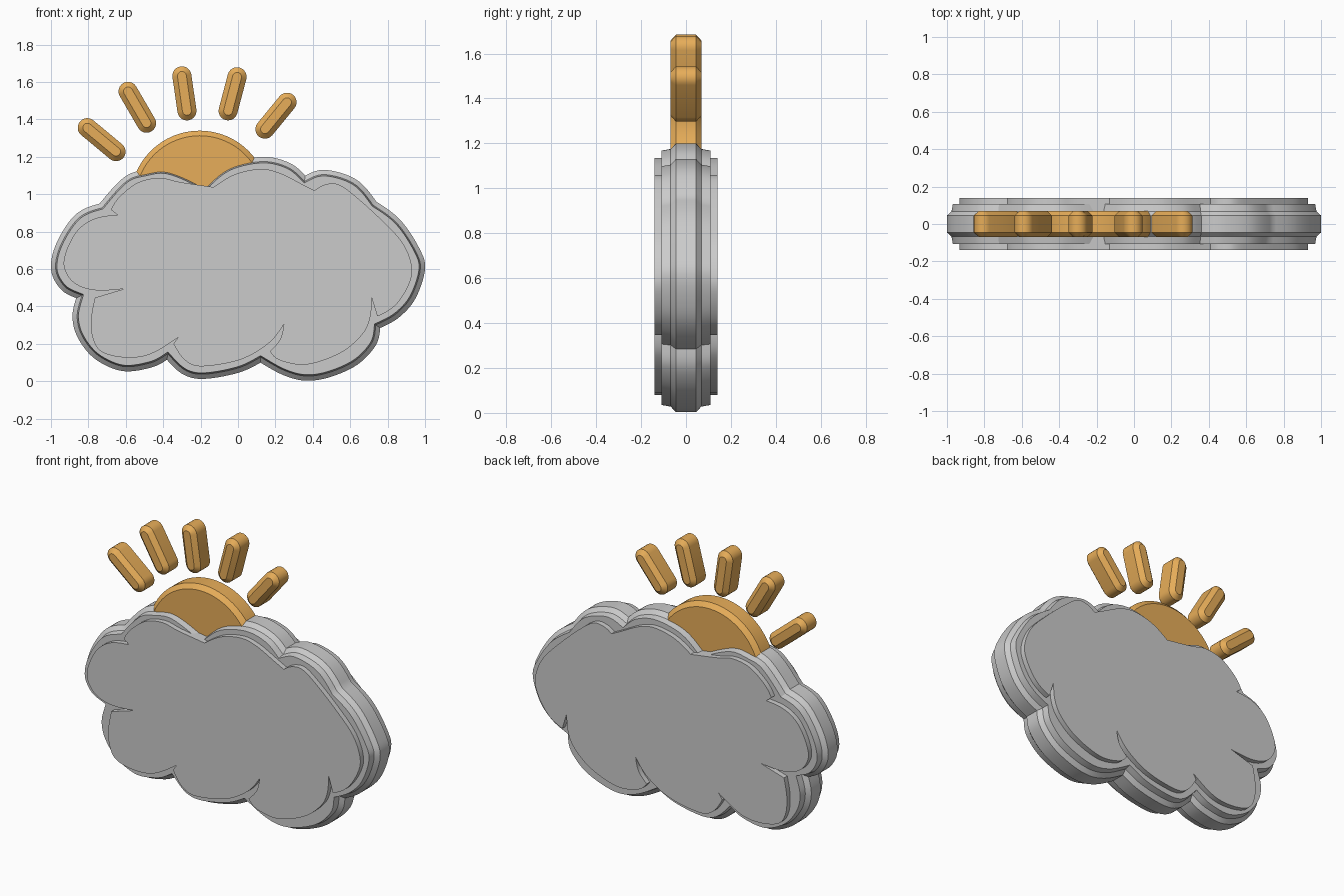
import bpy, bmesh, math
from mathutils import Vector

if "Cube" in bpy.data.objects:
    bpy.data.objects.remove(bpy.data.objects["Cube"])


def spline(lobes, steps=7):
    """Closed outline of smooth lobes; each lobe ends at the sharp start of the next."""
    out = []
    for i, lobe in enumerate(lobes):
        p = [Vector(q) for q in lobe] + [Vector(lobes[(i + 1) % len(lobes)][0])]
        if len(p) == 2:
            out.append(p[0])
            continue
        # end tangents follow the curvature of the neighbouring span
        first = p[0] * 2.5 - p[1] * 2 + p[2] * 0.5
        last = p[-1] * 2.5 - p[-2] * 2 + p[-3] * 0.5
        p = [first] + p + [last]
        for a, b, c, d in zip(p, p[1:], p[2:], p[3:]):
            for s in range(steps):
                t = s / steps
                out.append(0.5 * (2 * b + (c - a) * t + (2 * a - 5 * b + 4 * c - d) * t * t
                                  + (3 * b - a - 3 * c + d) * t ** 3))
    return out


def inset(pts, dist):
    """Move a clockwise outline inwards with mitred corners."""
    res = []
    for i, p in enumerate(pts):
        e1 = (p - pts[i - 1]).normalized()
        e2 = (pts[(i + 1) % len(pts)] - p).normalized()
        n1, n2 = Vector((e1.y, -e1.x)), Vector((e2.y, -e2.x))
        res.append(p + (n1 + n2) * dist / max(1 + n1.dot(n2), 0.4))
    return res


def slab(name, pts, half, mat=None):
    """Solid from an outline; half = (y, inset) pairs from the middle to the face, mirrored."""
    layers = [(-y, d) for y, d in reversed(half)] + list(half)
    bm = bmesh.new()
    rings = [[bm.verts.new((q.x, y, q.y)) for q in inset(pts, d)] for y, d in layers]
    n = len(pts)
    for r, s in zip(rings, rings[1:]):
        for i in range(n):
            bm.faces.new((r[i], r[(i + 1) % n], s[(i + 1) % n], s[i]))
    caps = [bm.faces.new(rings[0]), bm.faces.new(rings[-1])]
    bmesh.ops.recalc_face_normals(bm, faces=bm.faces)
    bmesh.ops.triangulate(bm, faces=caps)
    mesh = bpy.data.meshes.new(name)
    bm.to_mesh(mesh)
    bm.free()
    ob = bpy.data.objects.new(name, mesh)
    bpy.context.collection.objects.link(ob)
    if mat:
        mesh.materials.append(mat)
    bpy.ops.object.select_all(action='DESELECT')
    ob.select_set(True)
    bpy.context.view_layer.objects.active = ob
    bpy.ops.object.shade_smooth_by_angle(angle=math.radians(30))
    return ob


def capsule(a, b, r, n=12):
    """Clockwise stadium outline around the segment a-b."""
    a, b = Vector(a), Vector(b)
    d = b - a
    base = math.atan2(d.y, d.x)
    pts = []
    for centre, start in ((b, base + math.pi / 2), (a, base - math.pi / 2)):
        for i in range(n + 1):
            t = start - math.pi * i / n
            pts.append(centre + Vector((math.cos(t), math.sin(t))) * r)
    return pts


# Cloud body: lobed outline with a stepped, chamfered rim
cloud = [
    [(-.74, .95), (-.61, 1.09), (-.50, 1.13), (-.37, 1.14)],
    [(-.18, 1.06), (-.05, 1.16), (.13, 1.20), (.27, 1.17)],
    [(.36, 1.10), (.47, 1.13), (.63, 1.08)],
    [(.74, .96), (.87, .86), (.97, .71), (1, .6), (.95, .445), (.865, .345)],
    [(.76, .285), (.735, .19), (.64, .09), (.5, .025), (.37, .003), (.25, .03)],
    [(.12, .10), (0, .045), (-.18, .013), (-.29, .035)],
    [(-.38, .115), (-.47, .072), (-.62, .055), (-.765, .12), (-.855, .23), (-.885, .34)],
    [(-.865, .445), (-.95, .495), (-1, .6), (-.97, .74), (-.87, .89)],
]
slab("cloud_body", spline(cloud), [(.045, 0), (.068, .025), (.108, .032)])

# Raised cloud panel with curled slits between the lobes
panel = [
    [(-.645, .89)],
    [(-.68, .918), (-.63, .99), (-.53, 1.065), (-.415, 1.087), (-.31, 1.065)],
    [(-.13, 1.038), (-.015, 1.107), (.12, 1.135), (.225, 1.113), (.35, 1.05)],
    [(.41, 1.02), (.46, 1.05), (.53, 1.055), (.615, 1.0), (.76, .87), (.88, .74),
     (.93, .61), (.91, .51), (.84, .405)],
    [(.745, .347)],
    [(.715, .445), (.705, .335), (.66, .245), (.545, .15), (.37, .09), (.23, .11)],
    [(.17, .16), (.225, .225)],
    [(.245, .305), (.16, .2), (.01, .115), (-.19, .08), (-.28, .11)],
    [(-.345, .2)],
    [(-.32, .235), (-.47, .145), (-.6, .127), (-.725, .155), (-.775, .225), (-.785, .33)],
    [(-.765, .447)],
    [(-.605, .495), (-.765, .487), (-.875, .525), (-.93, .61), (-.915, .705),
     (-.855, .81), (-.765, .87)],
]
slab("cloud_panel", spline(panel), [(.14, 0)])

# Sun disc tucked behind the cloud edge
sun_mat = bpy.data.materials.new("sun_orange")
sun_mat.diffuse_color = (0.80, 0.42, 0.10, 1)
sun_mat.use_nodes = True
sun_mat.node_tree.nodes["Principled BSDF"].inputs["Base Color"].default_value = sun_mat.diffuse_color
EDGE = [(.045, 0), (.07, .027)]
disc = [Vector((-.205 + .37 * math.sin(t), .97 + .37 * math.cos(t)))
        for t in (math.tau * i / 64 for i in range(64))]
slab("sun_disc", disc, EDGE, sun_mat)

# Sun rays: five chamfered capsules
rays = [((-.652, 1.228), (-.806, 1.356)), ((-.489, 1.38), (-.588, 1.55)),
        ((-.273, 1.446), (-.30, 1.633)), ((-.053, 1.446), (-.005, 1.628)),
        ((.144, 1.348), (.262, 1.492))]
for k, (a, b) in enumerate(rays):
    slab(f"sun_ray_{k + 1}", capsule(a, b, .051), EDGE, sun_mat)
